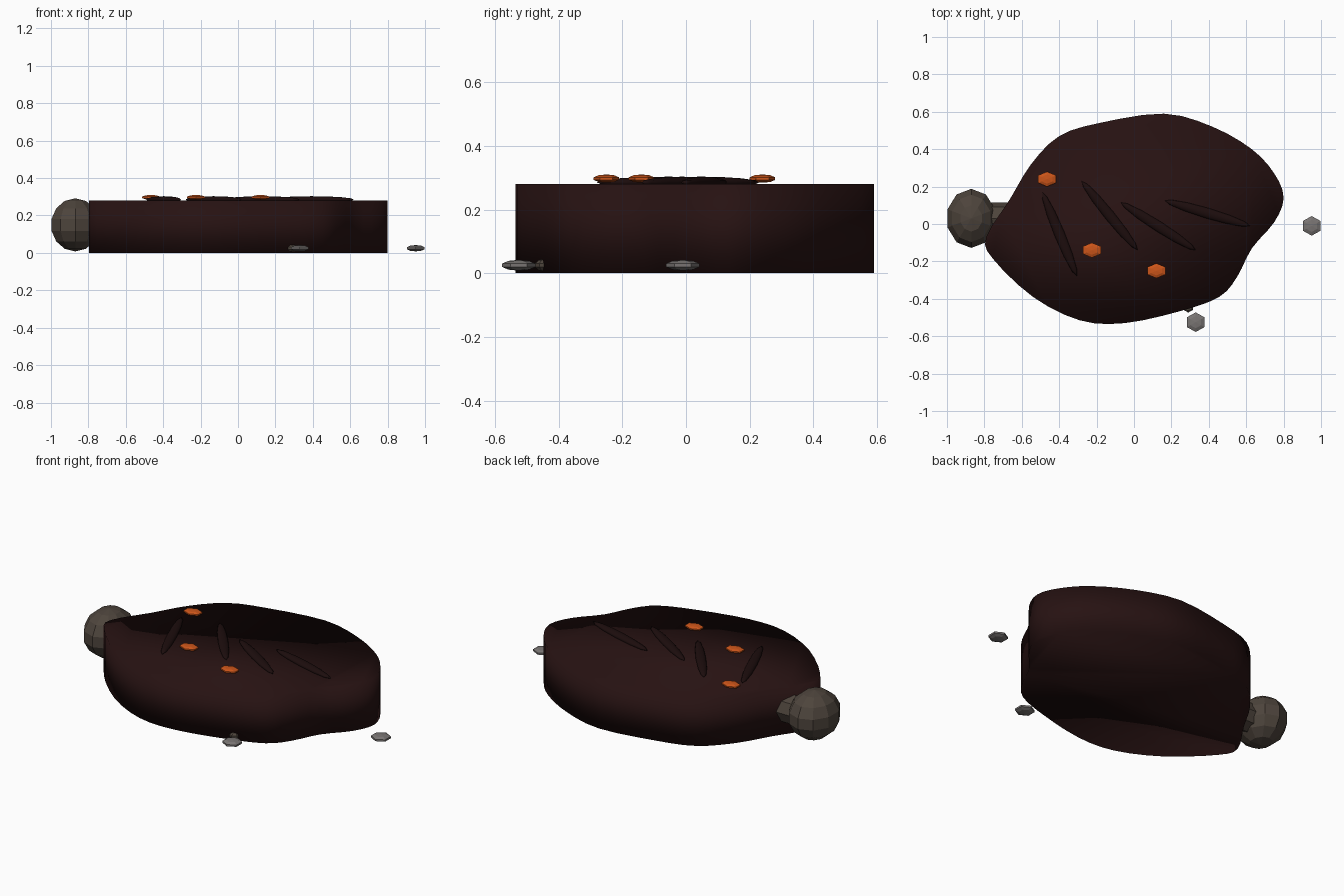
import bpy, bmesh, math
from mathutils import Matrix, Vector

cube = bpy.data.objects.get("Cube")
if cube:
    bpy.data.objects.remove(cube)


def material(name, rgb):
    mat = bpy.data.materials.new(name)
    mat.use_nodes = True
    mat.diffuse_color = (*rgb, 1)
    bsdf = mat.node_tree.nodes["Principled BSDF"]
    bsdf.inputs["Base Color"].default_value = (*rgb, 1)
    bsdf.inputs["Roughness"].default_value = 0.9
    return mat


CHAR = material("dark maroon", (0.02, 0.006, 0.006))
CRACK = material("crack black", (0.012, 0.004, 0.004))
EMBER = material("ember orange", (0.6, 0.09, 0.01))
BROWN = material("grey brown", (0.075, 0.058, 0.045))
STONE = material("stone grey", (0.19, 0.175, 0.17))


def finish(name, bm, mat, smooth=False):
    bmesh.ops.recalc_face_normals(bm, faces=bm.faces)
    mesh = bpy.data.meshes.new(name)
    bm.to_mesh(mesh)
    bm.free()
    mesh.materials.append(mat)
    for face in mesh.polygons:
        face.use_smooth = smooth
    obj = bpy.data.objects.new(name, mesh)
    bpy.context.collection.objects.link(obj)
    return obj


def ellipsoid(name, centre, radii, mat, segments, rings, turn=0.0, smooth=False):
    """Squashed sphere with a vertex row facing +y before turning."""
    bm = bmesh.new()
    bmesh.ops.create_uvsphere(bm, u_segments=segments, v_segments=rings, radius=1)
    first = max(bm.verts, key=lambda v: v.co.y)
    start = math.atan2(first.co.y, first.co.x)
    placing = (Matrix.Translation(centre) @ Matrix.Rotation(turn, 4, "Z")
               @ Matrix.Diagonal((*radii, 1))
               @ Matrix.Rotation(math.pi / 2 - start, 4, "Z"))
    bm.transform(placing)
    return finish(name, bm, mat, smooth)


def smooth_loop(points, steps):
    """Closed Catmull-Rom curve through the points."""
    pts = [Vector(p) for p in points]
    n = len(pts)
    loop = []
    for i in range(n):
        a, b, c, d = (pts[(i + k) % n] for k in (-1, 0, 1, 2))
        for s in range(steps):
            t = s / steps
            loop.append(b + (c - a) * t / 2
                        + (a - b * 2.5 + c * 2 - d / 2) * t ** 2
                        + (b * 3 - a - c * 3 + d) * t ** 3 / 2)
    return loop


# Thick charred body: a curved outline pulled upward
HEIGHT = 0.28
outline = [(.16, .59), (.42, .52), (.63, .4), (.75, .27), (.8, .14),
           (.75, .01), (.63, -.13), (.55, -.285), (.455, -.39), (.25, -.465),
           (-.05, -.53), (-.29, -.515), (-.54, -.39), (-.755, -.185),
           (-.79, -.07), (-.665, .13), (-.55, .32), (-.4, .47), (-.185, .54)]
bm = bmesh.new()
base = bm.faces.new([bm.verts.new((p.x, p.y, 0)) for p in smooth_loop(outline, 3)])
side = bmesh.ops.extrude_face_region(bm, geom=[base], use_keep_orig=True)
top = [v for v in side["geom"] if isinstance(v, bmesh.types.BMVert)]
bmesh.ops.translate(bm, verts=top, vec=(0, 0, HEIGHT))
finish("body", bm, CHAR, smooth=True)

# Long cracks lying on the top
cracks = [((-.49, .17), (-.305, -.28)), ((-.28, .23), (.02, -.14)),
          ((-.07, .115), (.33, -.14)), ((.165, .125), (.62, -.01))]
for i, (start, end) in enumerate(cracks):
    a, b = Vector(start), Vector(end)
    mid, along = (a + b) / 2, b - a
    ellipsoid(f"crack_{i + 1}", (mid.x, mid.y, 0.285), (along.length / 2, 0.028, 0.018),
              CRACK, 12, 8, math.atan2(along.y, along.x), smooth=True)

# Glowing embers
for i, (x, y) in enumerate([(-.465, .24), (-.225, -.14), (.12, -.25)]):
    ellipsoid(f"ember_{i + 1}", (x, y, 0.297), (0.058, 0.042, 0.013), EMBER, 6, 5)

# Rounded knob and the neck that joins it to the body
ellipsoid("knob", (-.87, .03, .15), (.137, .162, .142), BROWN, 10, 7)
bm = bmesh.new()
bmesh.ops.create_cone(bm, cap_ends=True, segments=8, radius1=.085, radius2=.085, depth=.28)
bm.transform(Matrix.Translation((-.73, .03, .14)) @ Matrix.Rotation(math.pi / 2, 4, "Y"))
finish("neck", bm, BROWN)

# Loose pebbles, and a small nub behind the front one
for name, x, y in [("side_pebble", .95, -.01), ("front_pebble", .33, -.525)]:
    ellipsoid(name, (x, y, 0.025), (0.057, 0.055, 0.017), STONE, 6, 5)
ellipsoid("front_nub", (.29, -.445, .025), (.03, .03, .02), BROWN, 6, 5)
